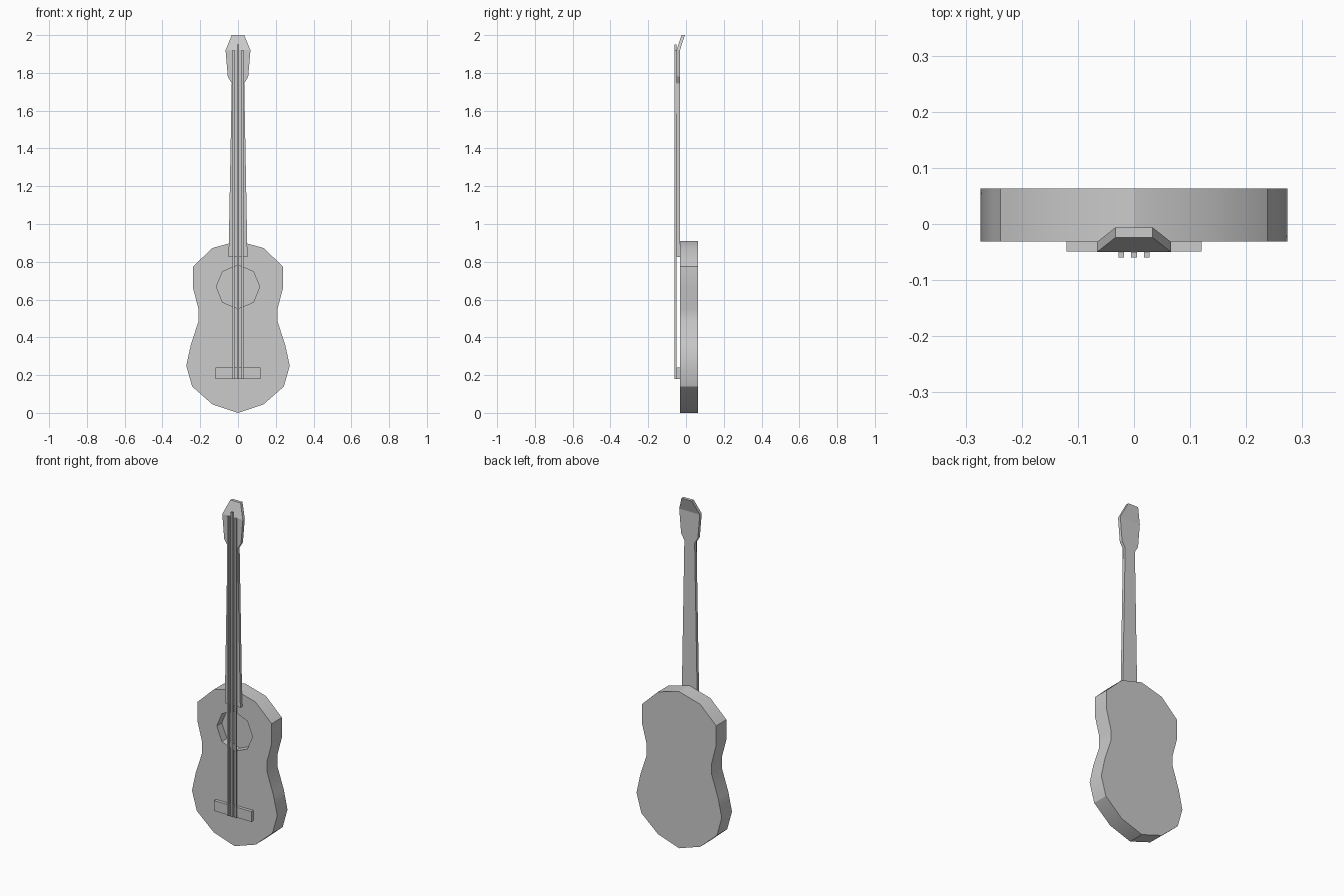
import bpy, bmesh, math

if "Cube" in bpy.data.objects:
    bpy.data.objects.remove(bpy.data.objects["Cube"])


def make_object(name, bm):
    bmesh.ops.recalc_face_normals(bm, faces=bm.faces[:])
    mesh = bpy.data.meshes.new(name)
    bm.to_mesh(mesh)
    bm.free()
    obj = bpy.data.objects.new(name, mesh)
    bpy.context.collection.objects.link(obj)
    return obj


def prism(name, outline, y0, y1):
    """Extrude an (x, z) outline from y0 to y1."""
    bm = bmesh.new()
    face = bm.faces.new([bm.verts.new((x, y0, z)) for x, z in outline])
    ext = bmesh.ops.extrude_face_region(bm, geom=[face])
    for v in ext["geom"]:
        if isinstance(v, bmesh.types.BMVert):
            v.co.y = y1
    return make_object(name, bm)


def box(name, x0, x1, y0, y1, z0, z1):
    return prism(name, [(x0, z0), (x1, z0), (x1, z1), (x0, z1)], y0, y1)


# Body: mirrored half outline
half = [(0.135, 0.045), (0.243, 0.14), (0.274, 0.25), (0.25, 0.36),
        (0.209, 0.485), (0.209, 0.55), (0.238, 0.66), (0.238, 0.775),
        (0.135, 0.873)]
outline = [(0, 0)] + half + [(0, 0.91)] + [(-x, z) for x, z in reversed(half)]
body = prism("body", outline, -0.031, 0.063)

# Sound hole: octagonal recess
octagon = [(0.115 * math.sin(i * math.pi / 4), 0.667 + 0.115 * math.cos(i * math.pi / 4))
           for i in range(8)]
cutter = prism("sound_hole_cutter", octagon, -0.1, 0.015)
cutter.hide_render = True
cutter.hide_set(True)
mod = body.modifiers.new("sound_hole", "BOOLEAN")
mod.operation = "DIFFERENCE"
mod.solver = "EXACT"
mod.object = cutter
bpy.context.view_layer.objects.active = body
body.select_set(True)
bpy.ops.object.modifier_apply(modifier=mod.name)
bpy.ops.object.shade_smooth_by_angle(angle=math.radians(30))

# Neck and headstock: rows of (z, half width, front y)
rows = [(0.825, 0.05, -0.05), (1.745, 0.033, -0.05), (1.78, 0.054, -0.05),
        (1.92, 0.066, -0.05), (2.0, 0.033, -0.024)]
bm = bmesh.new()
rings = [[bm.verts.new((sx * w, y + dy, z))
          for sx, dy in ((-1, 0), (1, 0), (1, 0.018), (-1, 0.018))]
         for z, w, y in rows]
for a, b in zip(rings, rings[1:]):
    for i in range(4):
        j = (i + 1) % 4
        bm.faces.new((a[i], a[j], b[j], b[i]))
bm.faces.new(rings[0])
bm.faces.new(rings[-1])
make_object("neck_and_headstock", bm)

# Bridge
box("bridge", -0.12, 0.12, -0.049, -0.03, 0.18, 0.24)

# Strings
for i, (x, top) in enumerate(((-0.023, 1.92), (0, 1.95), (0.023, 1.92))):
    box(f"string_{i + 1}", x - 0.005, x + 0.005, -0.06, -0.05, 0.18, top)
